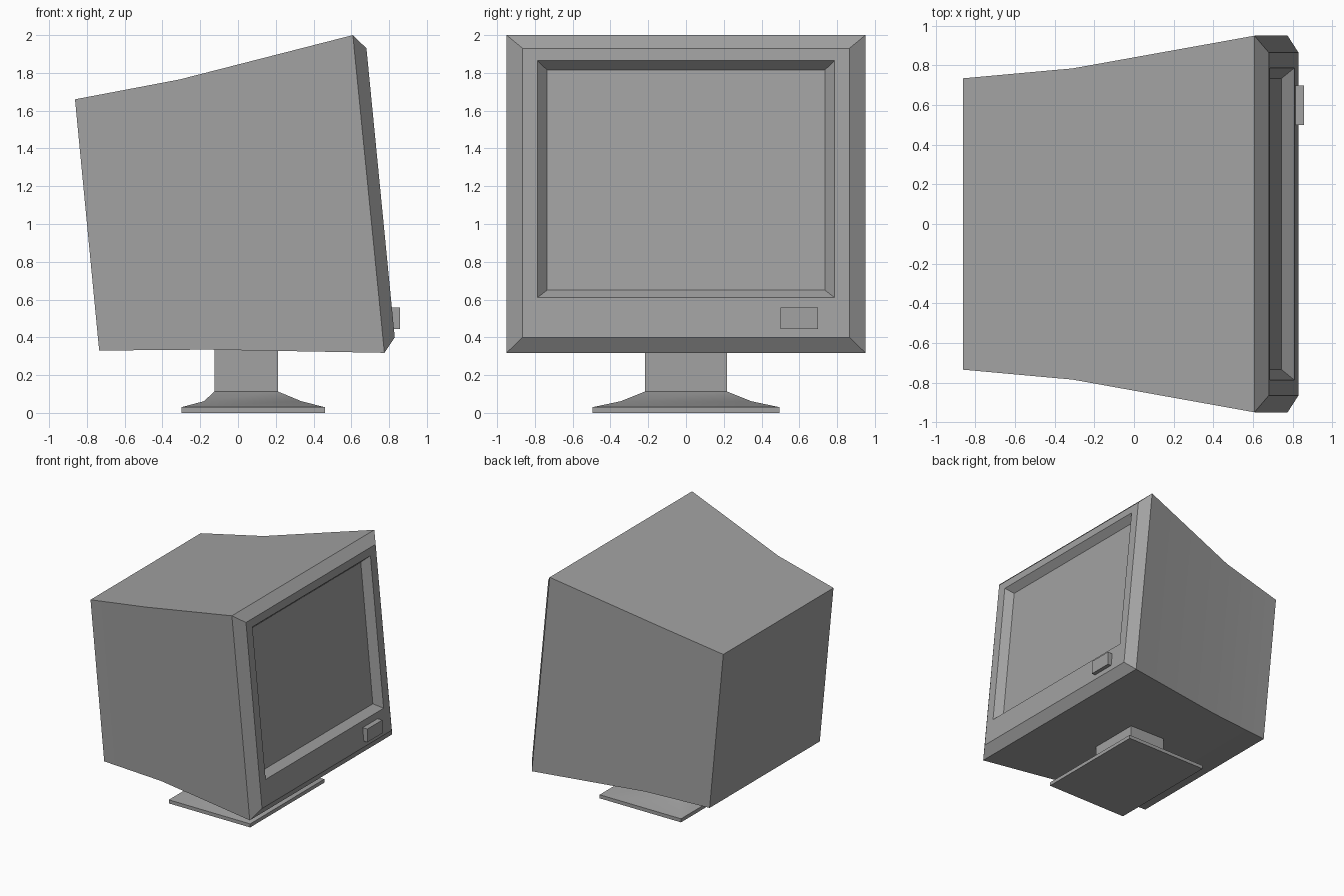
import bpy
import bmesh
import math

cube = bpy.data.objects.get("Cube")
if cube:
    bpy.data.objects.remove(cube, do_unlink=True)

grey = bpy.data.materials.new("plain grey")
grey.use_nodes = True
COLOUR = (0.36, 0.36, 0.36, 1)
grey.diffuse_color = COLOUR
grey.node_tree.nodes["Principled BSDF"].inputs["Base Color"].default_value = COLOUR


def loft(name, rings, cap_start=False, cap_end=False):
    """Skin a list of four-cornered rings, with optional end caps."""
    bm = bmesh.new()
    loops = [[bm.verts.new(p) for p in ring] for ring in rings]
    for a, b in zip(loops, loops[1:]):
        for i in range(4):
            j = (i + 1) % 4
            bm.faces.new((a[i], a[j], b[j], b[i]))
    if cap_start:
        bm.faces.new(loops[0][::-1])
    if cap_end:
        bm.faces.new(loops[-1])
    mesh = bpy.data.meshes.new(name)
    bm.to_mesh(mesh)
    bm.free()
    mesh.materials.append(grey)
    obj = bpy.data.objects.new(name, mesh)
    bpy.context.collection.objects.link(obj)
    bpy.ops.object.select_all(action='DESELECT')
    obj.select_set(True)
    bpy.context.view_layer.objects.active = obj
    bpy.ops.object.shade_smooth_by_angle(angle=math.radians(30))
    return obj


def upright(half, top, bottom):
    """Leaning rectangle facing +x; top and bottom are (x, z)."""
    (xt, zt), (xb, zb) = top, bottom
    return [(xb, -half, zb), (xb, half, zb), (xt, half, zt), (xt, -half, zt)]


def level(x0, x1, half, z):
    """Horizontal rectangle."""
    return [(x0, -half, z), (x1, -half, z), (x1, half, z), (x0, half, z)]


# Leaning tube casing, flaring towards the screen
back = upright(0.735, (-0.863, 1.66), (-0.735, 0.33))
waist = upright(0.785, (-0.31, 1.765), (-0.17, 0.335))
rim = upright(0.95, (0.608, 2.0), (0.775, 0.318))
loft("casing", [back, waist, rim], cap_start=True)

# Bevelled frame and the sunken screen
face = upright(0.865, (0.68, 1.93), (0.83, 0.40))
opening = upright(0.787, (0.686, 1.865), (0.809, 0.61))
inner = upright(0.735, (0.632, 1.815), (0.745, 0.65))
loft("bezel", [rim, face, opening, inner])
loft("screen", [inner], cap_end=True)

# Power button
button = [[(x, y, z) for y, z in ((0.5, 0.445), (0.7, 0.445), (0.7, 0.557), (0.5, 0.557))]
          for x in (0.80, 0.858)]
loft("power_button", button, cap_start=True, cap_end=True)

# Foot plate, sloping collar and neck
loft("stand", [
    level(-0.30, 0.46, 0.495, 0.0),
    level(-0.30, 0.46, 0.495, 0.03),
    level(-0.18, 0.335, 0.345, 0.062),
    level(-0.125, 0.212, 0.218, 0.113),
    level(-0.125, 0.212, 0.218, 0.345),
], cap_start=True, cap_end=True)
